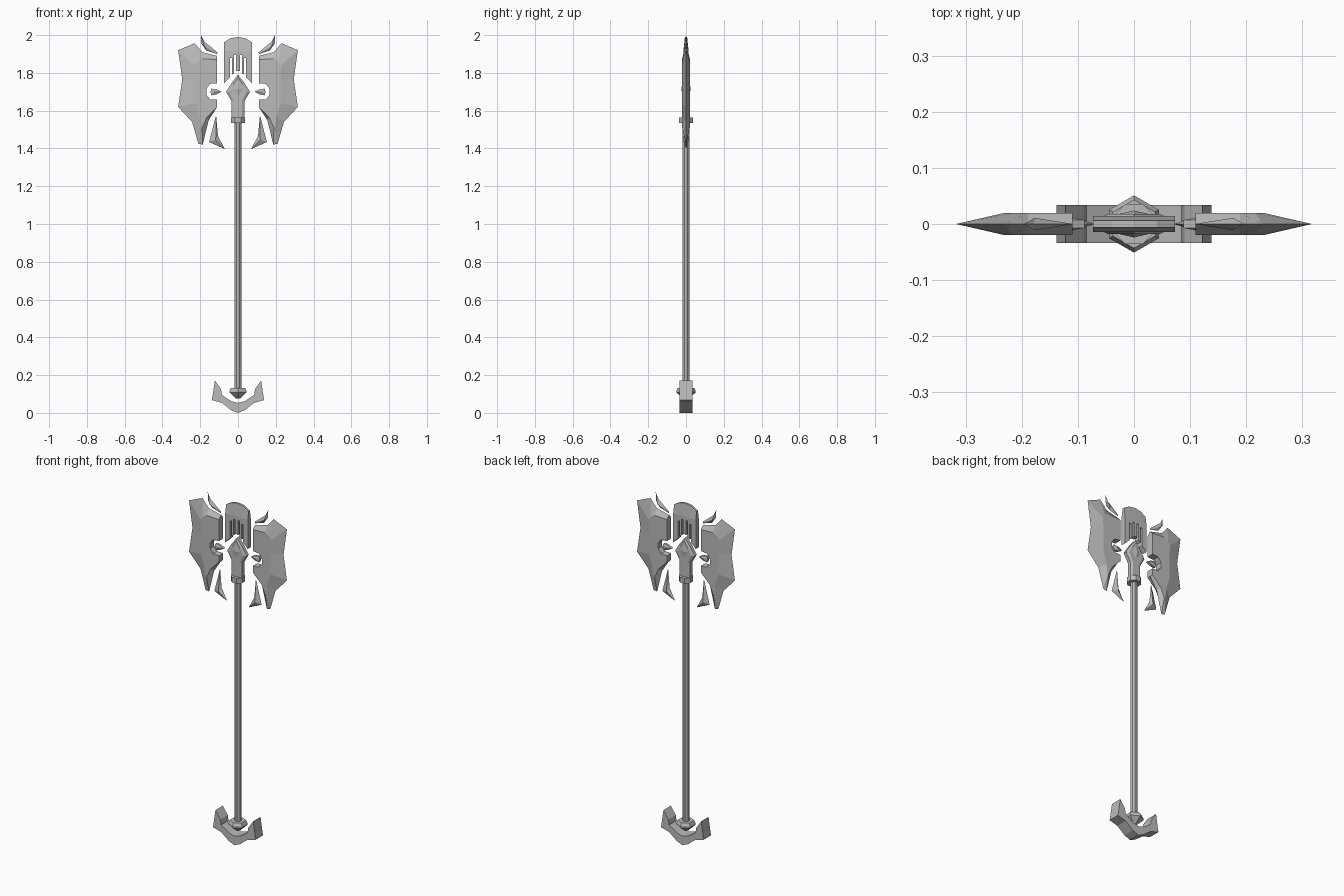
import bpy, bmesh, math

cube = bpy.data.objects.get("Cube")
if cube:
    bpy.data.objects.remove(cube, do_unlink=True)

steel = bpy.data.materials.new("grey_steel")
steel.use_nodes = True
grey = (0.5, 0.5, 0.5, 1)
steel.diffuse_color = grey
steel.node_tree.nodes["Principled BSDF"].inputs["Base Color"].default_value = grey


def finish(name, bm):
    bmesh.ops.remove_doubles(bm, verts=bm.verts, dist=0.0002)
    bmesh.ops.recalc_face_normals(bm, faces=bm.faces)
    mesh = bpy.data.meshes.new(name)
    bm.to_mesh(mesh)
    bm.free()
    mesh.materials.append(steel)
    obj = bpy.data.objects.new(name, mesh)
    bpy.context.collection.objects.link(obj)
    return obj


def plate(name, rim, top=None, h=0.02, edge=0.0, side=1):
    """Two-sided plate: rim outline at +-edge, raised outline or single apex at +-h."""
    bm = bmesh.new()
    n = len(rim)
    rings = []
    for s in (-1, 1):
        outer = [bm.verts.new((side * x, s * edge, z)) for x, z in rim]
        rings.append(outer)
        if top is None:
            bm.faces.new(outer)
            continue
        inner = [bm.verts.new((side * x, s * h, z)) for x, z in top]
        for i in range(n):
            j = (i + 1) % n
            if len(inner) == 1:
                bm.faces.new((outer[i], outer[j], inner[0]))
            else:
                bm.faces.new((outer[i], outer[j], inner[j], inner[i]))
        if len(inner) > 1:
            bm.faces.new(inner)
    if edge > 0:
        a, b = rings
        for i in range(n):
            j = (i + 1) % n
            bm.faces.new((a[i], a[j], b[j], b[i]))
    return finish(name, bm)


def mirrored(half):
    """Complete a half outline running from the centre line back to it."""
    return half + [(-x, z) for x, z in reversed(half) if x > 0]


def turned(name, profile, sides, spin):
    """Faceted solid from (radius, z) rings."""
    bm = bmesh.new()
    rings = []
    for r, z in profile:
        angles = [spin + 2 * math.pi * k / sides for k in range(sides)]
        rings.append([bm.verts.new((r * math.cos(a), r * math.sin(a), z)) for a in angles])
    for a, b in zip(rings, rings[1:]):
        for i in range(sides):
            j = (i + 1) % sides
            bm.faces.new((a[i], a[j], b[j], b[i]))
    bm.faces.new(rings[0])
    bm.faces.new(rings[-1])
    return finish(name, bm)


# Shaft, collar and pommel
eighth = math.pi / 8
turned("shaft", [(0.019, 0.1), (0.019, 1.56)], 8, eighth)
turned("collar", [(0.039, 1.535), (0.039, 1.565)], 8, eighth)
turned("pommel", [(0.012, 0.075), (0.028, 0.088), (0.051, 0.108),
                  (0.051, 0.118), (0.043, 0.133)], 6, math.pi / 6)

# Hooked foot
plate("hooked_foot", mirrored([
    (0, 0), (0.037, 0.015), (0.085, 0.053), (0.138, 0.068), (0.122, 0.172),
    (0.09, 0.125), (0.085, 0.095), (0.035, 0.062), (0, 0.053)]), edge=0.034)

# Head socket with a raised diamond
socket = [(0, 1.79), (0.035, 1.745), (0.063, 1.7), (0.034, 1.65), (0.034, 1.56), (0, 1.56)]
raised = [(0, 1.775), (0.026, 1.738), (0.046, 1.7), (0.022, 1.65), (0.022, 1.56), (0, 1.56)]
plate("head_socket", mirrored(socket), mirrored(raised), h=0.018, edge=0.01)
plate("socket_diamond", mirrored([(0, 1.77), (0.03, 1.712), (0, 1.67)]),
      [(0, 1.715)], h=0.024, edge=0.017)

# Slotted crown above the socket
crown = [(0, 1.99), (0.04, 1.983), (0.073, 1.963), (0.073, 1.745), (0.043, 1.775),
         (0.043, 1.88), (0.033, 1.88), (0.033, 1.79), (0.02, 1.8), (0.02, 1.895),
         (0.01, 1.895), (0.01, 1.81), (0, 1.812)]
crown_face = [(x, 1.915 if z > 1.95 else z) for x, z in crown]
plate("slotted_crown", mirrored(crown), mirrored(crown_face), h=0.014, edge=0.006)

# Blade: sharp rim outside, full thickness along the notched inner edge
notch = [(0.11, 1.745), (0.148, 1.742), (0.168, 1.715), (0.168, 1.685),
         (0.148, 1.66), (0.11, 1.658), (0.11, 1.62)]
blade_rim = [(0.317, 1.92), (0.23, 1.957), (0.19, 1.91), (0.11, 1.89)] + notch + [
    (0.155, 1.55), (0.187, 1.42), (0.21, 1.425), (0.243, 1.54), (0.317, 1.62), (0.295, 1.765)]
blade_face = [(0.23, 1.84), (0.215, 1.86), (0.188, 1.875), (0.11, 1.87)] + notch + [
    (0.165, 1.565), (0.19, 1.51), (0.196, 1.51), (0.205, 1.57), (0.225, 1.64), (0.225, 1.765)]

for label, side in (("left", 1), ("right", -1)):
    plate(label + "_blade", blade_rim, blade_face, h=0.02, side=side)
    # Dart floating in the notch
    plate(label + "_dart", [(0.088, 1.7), (0.112, 1.712), (0.14, 1.717),
                            (0.146, 1.7), (0.14, 1.681), (0.112, 1.687)],
          [(0.125, 1.7)], h=0.014, edge=0.007, side=side)
    # Loose shards above and below the blade
    plate(label + "_upper_shard", [(0.196, 2.0), (0.178, 1.965), (0.108, 1.908),
                                   (0.112, 1.9), (0.168, 1.918), (0.195, 1.957)],
          [(0.177, 1.94)], h=0.011, side=side)
    plate(label + "_lower_shard", [(0.116, 1.577), (0.106, 1.466), (0.07, 1.397),
                                   (0.153, 1.434)],
          [(0.118, 1.445)], h=0.014, side=side)
